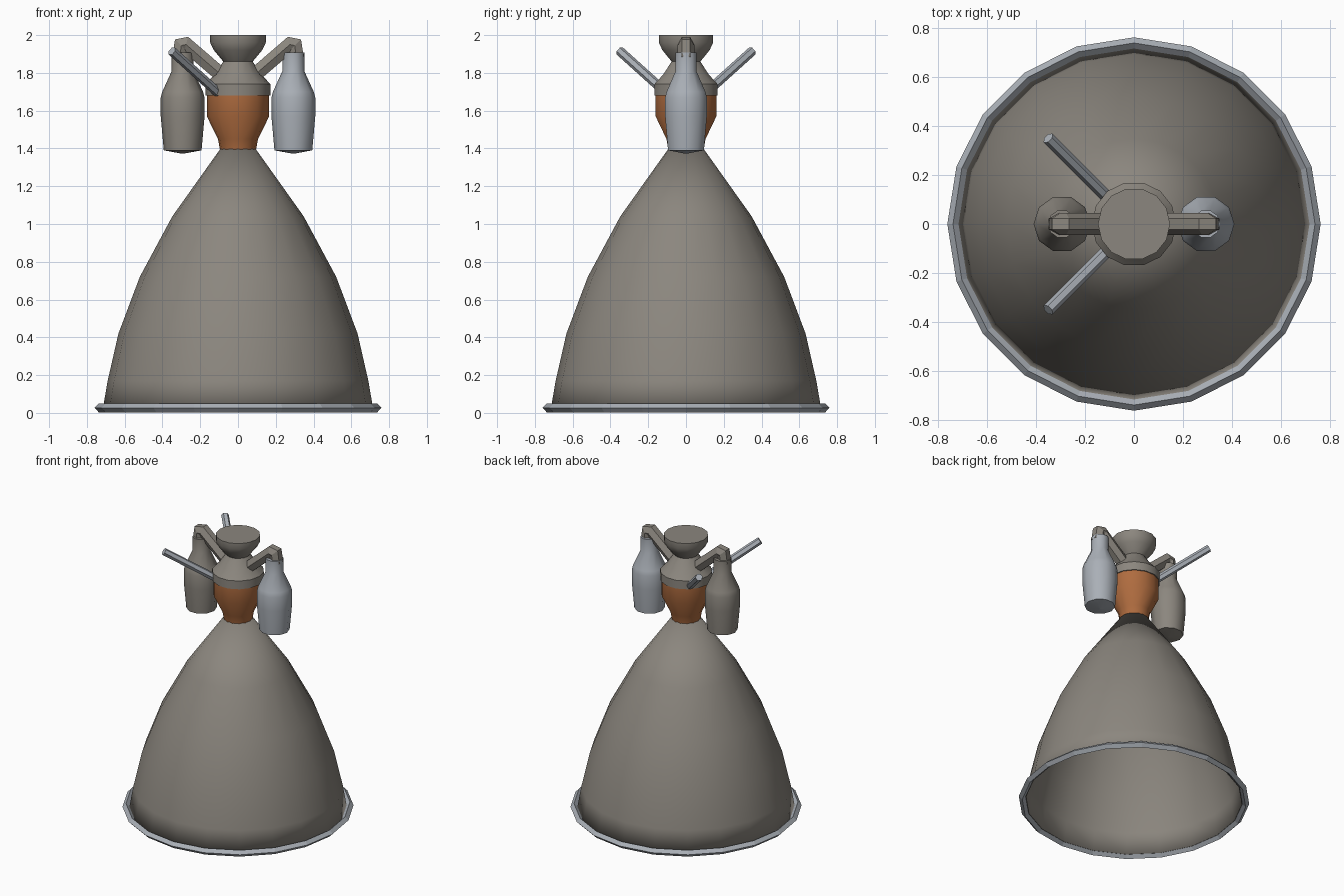
import bpy, bmesh, math
from mathutils import Vector

cube = bpy.data.objects.get("Cube")
if cube:
    bpy.data.objects.remove(cube, do_unlink=True)


def material(name, rgb):
    m = bpy.data.materials.new(name)
    m.use_nodes = True
    col = (*rgb, 1.0)
    m.diffuse_color = col
    m.node_tree.nodes["Principled BSDF"].inputs["Base Color"].default_value = col
    return m


GREY = material("warm grey metal", (0.26, 0.24, 0.21))
STEEL = material("light steel", (0.40, 0.43, 0.47))
COPPER = material("copper", (0.43, 0.15, 0.05))


def finish(bm, name, mat, smooth=None):
    bmesh.ops.recalc_face_normals(bm, faces=bm.faces)
    me = bpy.data.meshes.new(name)
    bm.to_mesh(me)
    bm.free()
    me.materials.append(mat)
    ob = bpy.data.objects.new(name, me)
    bpy.context.collection.objects.link(ob)
    if smooth:
        bpy.ops.object.select_all(action='DESELECT')
        ob.select_set(True)
        bpy.context.view_layer.objects.active = ob
        bpy.ops.object.shade_smooth_by_angle(angle=math.radians(smooth))
    return ob


def bridge(bm, rings, closed=False):
    pairs = list(zip(rings, rings[1:]))
    if closed:
        pairs.append((rings[-1], rings[0]))
    for a, b in pairs:
        n = len(a)
        for i in range(n):
            j = (i + 1) % n
            bm.faces.new((a[i], a[j], b[j], b[i]))


def lathe(name, profile, sides, mat, x=0, smooth=40, caps=(), closed=False, turn=0):
    """Revolve (radius, z) points about a vertical axis at x."""
    bm = bmesh.new()
    rings = []
    for r, z in profile:
        angles = [2 * math.pi * i / sides + turn for i in range(sides)]
        rings.append([bm.verts.new((x + r * math.cos(a), r * math.sin(a), z)) for a in angles])
    bridge(bm, rings, closed)
    for end in caps:
        bm.faces.new(rings[end])
    return finish(bm, name, mat, smooth)


def tube(name, points, radius, side, mat, sides=6):
    """Sweep a polygon along a planar path with mitred corners."""
    pts = [Vector(p) for p in points]
    dirs = [(b - a).normalized() for a, b in zip(pts, pts[1:])]
    side = Vector(side).normalized()
    bm = bmesh.new()
    rings = []
    for i, p in enumerate(pts):
        d0, d1 = dirs[max(i - 1, 0)], dirs[min(i, len(dirs) - 1)]
        t = (d0 + d1).normalized()
        up = t.cross(side) / max(t.dot(d0), 0.5)
        angles = [2 * math.pi * k / sides for k in range(sides)]
        rings.append([bm.verts.new(p + radius * (side * math.cos(a) + up * math.sin(a)))
                      for a in angles])
    bridge(bm, rings)
    bm.faces.new(rings[0])
    bm.faces.new(rings[-1])
    return finish(bm, name, mat)


# Bell nozzle, open below, with a thin wall
bell = lathe("nozzle_bell", [(0.715, 0.025), (0.69, 0.17), (0.633, 0.42), (0.52, 0.72),
                             (0.348, 1.04), (0.092, 1.40)], 20, GREY)
wall = bell.modifiers.new("wall", 'SOLIDIFY')
wall.thickness = 0.004
wall.offset = -1

# Faceted exit ring
lathe("exit_ring", [(0.76, 0.027), (0.737, 0.05), (0.713, 0.027), (0.737, 0.003)],
      20, STEEL, smooth=None, closed=True)

# Copper combustion chamber
lathe("combustion_chamber", [(0.095, 1.39), (0.106, 1.45), (0.165, 1.57), (0.165, 1.69)],
      14, COPPER, caps=(0, -1))

# Injector collar, neck and top cup
lathe("injector_head", [(0.172, 1.68), (0.172, 1.74), (0.125, 1.79), (0.078, 1.86),
                        (0.128, 1.92), (0.147, 1.96), (0.147, 2.0)],
      14, GREY, caps=(0, -1), smooth=35)

# Pump bodies and their feed pipes, one on each side
for label, s, mat in (("left", 1, STEEL), ("right", -1, GREY)):
    lathe(label + "_pump", [(0.002, 1.372), (0.10, 1.39), (0.116, 1.57), (0.116, 1.67),
                            (0.108, 1.70), (0.058, 1.81), (0.058, 1.908)],
          10, mat, x=s * 0.293, caps=(0, -1))
    tube(label + "_feed_pipe", [(s * 0.06, 0, 1.765), (s * 0.275, 0, 1.95),
                                (s * 0.30, 0, 1.945), (s * 0.31, 0, 1.88)],
         0.044, (0, 1, 0), GREY)

# Angled mounting struts
for label, s in (("back", 1), ("front", -1)):
    tube(label + "_strut", [(-0.10, s * 0.10, 1.69), (-0.35, s * 0.35, 1.915)],
         0.025, (s, 1, 0), STEEL)
